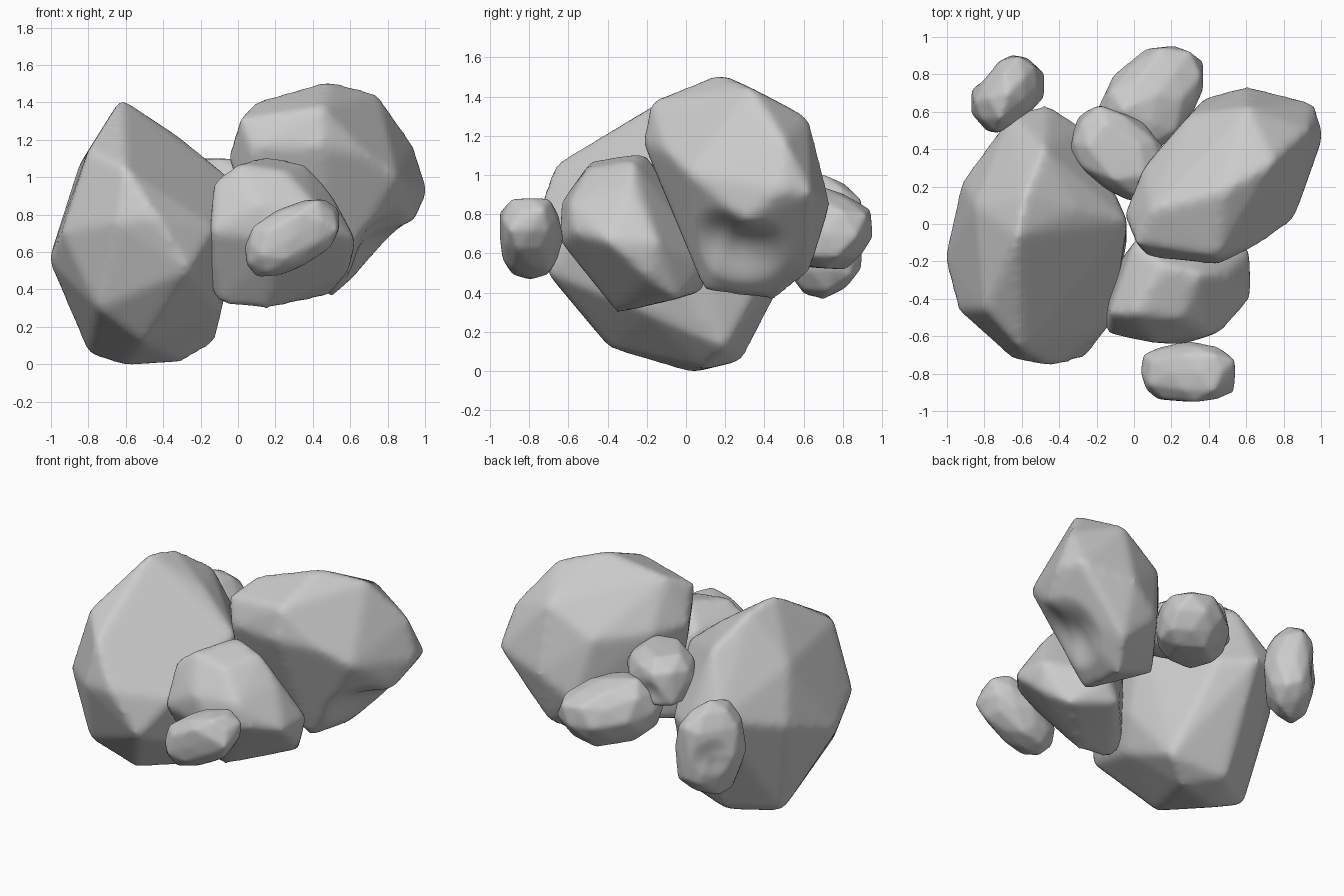
import bpy, bmesh, math, random
from mathutils import Vector, Euler

if "Cube" in bpy.data.objects:
    bpy.data.objects.remove(bpy.data.objects["Cube"])


def bounds(pts):
    return [(min(p[i] for p in pts), max(p[i] for p in pts)) for i in range(3)]


def fit(verts, target):
    # stretch the softened stone back to its intended extents
    now = bounds([v.co for v in verts])
    for v in verts:
        for i in range(3):
            t = (v.co[i] - now[i][0]) / (now[i][1] - now[i][0])
            v.co[i] = target[i][0] + t * (target[i][1] - target[i][0])


def rock(name, corners, voxel=0.025, soften=10, dents=()):
    # faceted hull from a few corners, remeshed and softened
    bm = bmesh.new()
    for p in corners:
        bm.verts.new(p)
    bmesh.ops.convex_hull(bm, input=bm.verts[:])
    loose = [v for v in bm.verts if not v.link_faces]
    bmesh.ops.delete(bm, geom=loose, context='VERTS')
    bmesh.ops.recalc_face_normals(bm, faces=bm.faces[:])
    mesh = bpy.data.meshes.new(name)
    bm.to_mesh(mesh)
    bm.free()
    ob = bpy.data.objects.new(name, mesh)
    bpy.context.collection.objects.link(ob)
    rem = ob.modifiers.new("remesh", 'REMESH')
    rem.mode = 'VOXEL'
    rem.voxel_size = voxel
    sm = ob.modifiers.new("soften", 'SMOOTH')
    sm.factor = 0.5
    sm.iterations = soften
    dg = bpy.context.evaluated_depsgraph_get()
    result = bpy.data.meshes.new_from_object(ob.evaluated_get(dg))
    ob.modifiers.clear()
    ob.data = result
    bpy.data.meshes.remove(mesh)
    fit(result.vertices, bounds(corners))
    # shallow hollows: centre, radius, push
    for c, r, push in dents:
        for v in result.vertices:
            d = (v.co - Vector(c)).length / r
            if d < 1:
                v.co += Vector(push) * (1 - d * d) ** 2
    for p in result.polygons:
        p.use_smooth = True
    return ob


def small_rock(name, centre, half, rot, box, seed, dents=()):
    # irregular lump: jittered, squared-off ellipsoid turned into place
    rng = random.Random(seed)
    turn = Euler([math.radians(a) for a in rot])
    bm = bmesh.new()
    bmesh.ops.create_icosphere(bm, subdivisions=2, radius=1)
    pts = []
    for v in bm.verts:
        d = v.co.normalized()
        q = Vector([math.copysign(abs(c) ** 0.85, c) for c in d])
        q *= rng.uniform(0.88, 1.03)
        p = Vector([q[i] * half[i] for i in range(3)])
        p.rotate(turn)
        pts.append(p + Vector(centre))
    bm.free()
    now = bounds(pts)
    pts = [[box[i][0] + (p[i] - now[i][0]) / (now[i][1] - now[i][0])
            * (box[i][1] - box[i][0]) for i in range(3)] for p in pts]
    return rock(name, pts, 0.015, 6, dents)


# large peaked boulder on the left
rock("left_boulder", [
    (-.62, -.06, 1.40), (-.58, .15, 1.36), (-.48, .4, 1.18), (-.79, -.45, 1.13),
    (-.6, -.66, 1.04), (-.3, .08, 1.19), (-.04, .02, .98), (-.43, -.75, .78),
    (-.64, -.71, .75), (-.93, -.45, .7), (-1, -.18, .55), (-.84, .1, 1.05),
    (-.91, .22, .7), (-.65, .58, .8), (-.46, .63, .72), (-.26, .5, .7),
    (-.04, -.08, .5), (-.12, -.52, .72), (-.26, -.7, .5), (-.74, -.52, .3),
    (-.79, .1, .06), (-.6, .03, 0), (-.3, .1, .02), (-.13, .2, .12),
    (-.5, .28, .06), (-.5, -.38, .12), (-.11, -.2, .3)],
    soften=8)

# upper boulder on the right, with a hollow under its outer end
rock("right_boulder", [
    (.48, .18, 1.5), (.1, .08, 1.39), (.74, .33, 1.43), (.02, -.1, 1.3),
    (.45, -.17, 1.36), (.45, -.21, 1.15), (.08, -.17, 1.15), (.67, -.1, 1.12),
    (-.04, .05, 1.1), (.06, .3, 1.1), (.3, .58, 1.1), (.6, .62, 1.28),
    (.92, .5, 1.17), (1, .48, .92), (.95, .64, .9), (.6, .73, .85),
    (.84, .02, 1.0), (.93, .3, .76), (.38, .67, .7), (.5, .45, .37),
    (.2, .4, .5), (.48, .1, .41), (.6, .62, .5), (.05, -.05, .85)],
    dents=[((.75, .27, .64), .27, (-.08, 0, .06))])

# middle boulder leaning at the front
rock("front_boulder", [
    (.15, -.22, 1.1), (.35, -.27, 1.06), (0, -.48, 1.06), (-.13, -.48, .96),
    (.1, -.63, .85), (.4, -.59, .85), (.25, -.64, .66), (-.15, -.58, .7),
    (-.15, -.3, .42), (.62, -.4, .66), (.61, -.15, .66), (.58, -.2, .48),
    (.15, -.35, .3), (-.1, -.35, .33), (.48, -.05, .37), (.2, .08, .41),
    (.3, .11, .55), (0, -.1, .97), (.48, -.28, .92), (.46, -.57, .7),
    (.25, -.5, 1.02)])

# small stones around the pile
small_rock("back_stone", (.1, .7, .74), (.34, .24, .21), (0, 8, 55),
           ((-.19, .37), (.38, .95), (.52, .95)), 3)
small_rock("upper_middle_stone", (-.08, .38, .92), (.3, .2, .19), (0, 0, -40),
           ((-.34, .18), (.12, .63), (.73, 1.1)), 5,
           [((-.14, .58, .88), .12, (.02, -.04, 0))])
small_rock("front_stone", (.29, -.79, .68), (.29, .16, .17), (0, -31, 0),
           ((.04, .54), (-.95, -.63), (.47, .88)), 8)
small_rock("back_left_stone", (-.67, .7, .68), (.24, .18, .32), (0, 0, 40),
           ((-.87, -.48), (.49, .9), (.37, 1.0)), 12,
           [((-.76, .8, .68), .14, (.02, -.02, 0))])
